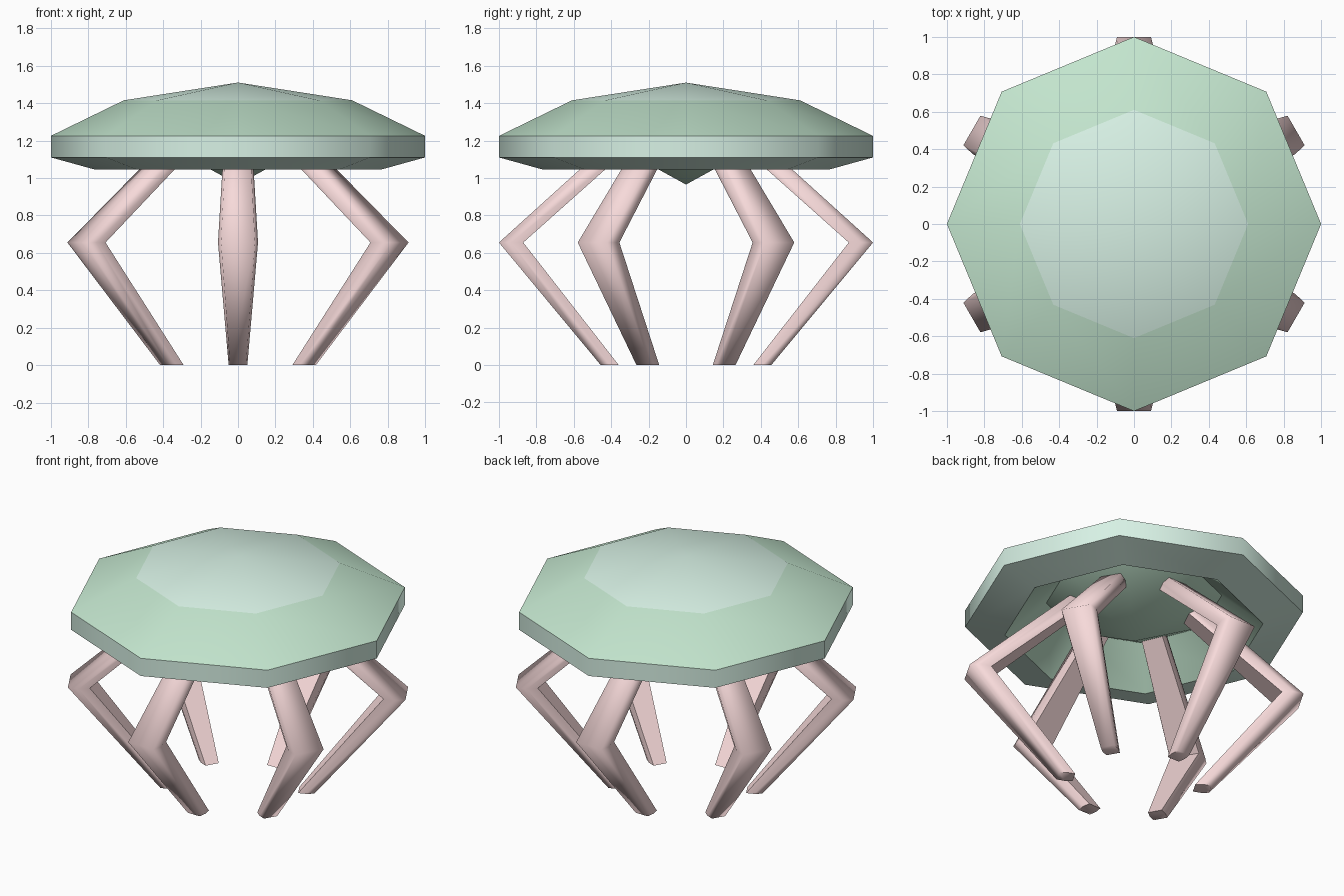
import bpy, bmesh, math

if "Cube" in bpy.data.objects:
    bpy.data.objects.remove(bpy.data.objects["Cube"])


def material(name, rgb):
    m = bpy.data.materials.new(name)
    m.diffuse_color = (*rgb, 1)
    m.use_nodes = True
    m.node_tree.nodes["Principled BSDF"].inputs["Base Color"].default_value = m.diffuse_color
    return m


LIGHT = material("pale_mint", (0.68, 0.88, 0.78))
GREEN = material("green", (0.55, 0.79, 0.62))
PINK = material("pink", (0.93, 0.70, 0.70))


def finish(bm, name, mats, angle):
    bmesh.ops.recalc_face_normals(bm, faces=bm.faces)
    me = bpy.data.meshes.new(name)
    bm.to_mesh(me)
    bm.free()
    for m in mats:
        me.materials.append(m)
    ob = bpy.data.objects.new(name, me)
    bpy.context.collection.objects.link(ob)
    bpy.ops.object.select_all(action='DESELECT')
    ob.select_set(True)
    bpy.context.view_layer.objects.active = ob
    bpy.ops.object.shade_smooth_by_angle(angle=math.radians(angle))
    return ob


def bridge(bm, a, b, mat=0):
    n = len(a)
    for i in range(n):
        j = (i + 1) % n
        bm.faces.new((a[i], a[j], b[j], b[i])).material_index = mat


def fan(bm, ring, tip, mat=0):
    for i in range(len(ring)):
        bm.faces.new((ring[i], ring[(i + 1) % len(ring)], tip)).material_index = mat


# Eight-sided shell: domed top, thick rim, hollow underside with a central point
bm = bmesh.new()
profile = [(0.61, 1.415), (1.0, 1.225), (1.0, 1.11), (0.765, 1.045), (0.52, 1.25)]
rings = [[bm.verts.new((r * math.cos(k * math.pi / 4), r * math.sin(k * math.pi / 4), z))
          for k in range(8)] for r, z in profile]
for a, b, mat in zip(rings, rings[1:], (1, 0, 0, 1)):
    bridge(bm, a, b, mat)
fan(bm, rings[0], bm.verts.new((0, 0, 1.51)), 0)
fan(bm, rings[-1], bm.verts.new((0, 0, 0.965)), 1)
finish(bm, "shell", [LIGHT, GREEN], 50)

# Leg stations: centre radius, height, half depth, half width
STATIONS = [(0.408, 0.0, 0.048, 0.05), (0.935, 0.655, 0.065, 0.107), (0.25, 1.27, 0.07, 0.07)]
SECTION = [(1, -0.85), (1, 0.85), (0, 1), (-1, 0.85), (-1, -0.85), (0, -1)]


def leg(index, angle):
    bm = bmesh.new()
    c, s = math.cos(angle), math.sin(angle)
    loops = []
    for r, z, d, w in STATIONS:
        loops.append([bm.verts.new(((r + u * d) * c - v * w * s,
                                    (r + u * d) * s + v * w * c, z)) for u, v in SECTION])
    for a, b in zip(loops, loops[1:]):
        bridge(bm, a, b)
    bm.faces.new(loops[0])
    bm.faces.new(loops[-1])
    finish(bm, f"leg_{index + 1}", [PINK], 75)


# Six bent legs around the shell
for i in range(6):
    leg(i, math.radians(30 + 60 * i))
